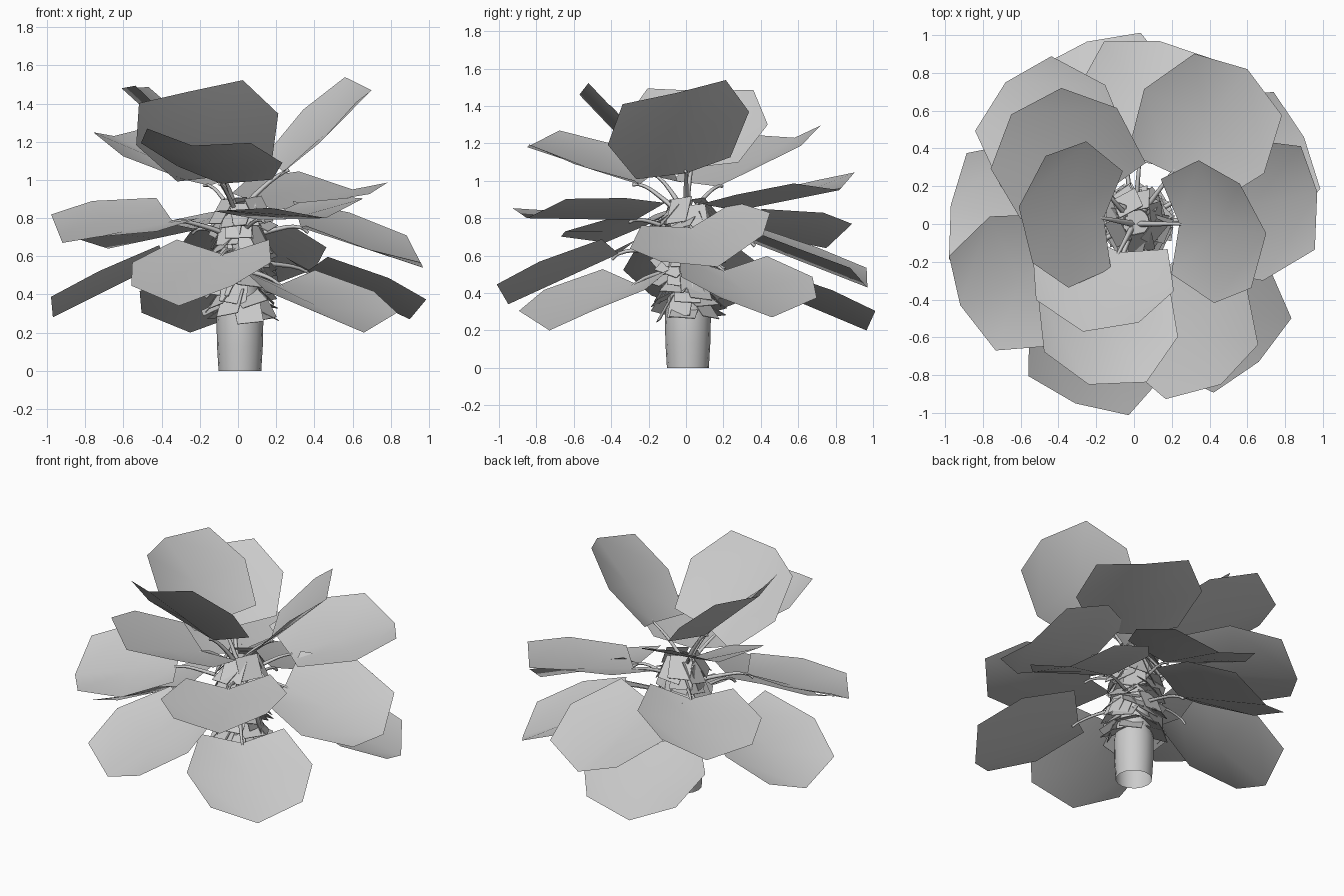
import bpy, bmesh, math, random
from mathutils import Vector, Matrix

random.seed(4)
if "Cube" in bpy.data.objects:
    bpy.data.objects.remove(bpy.data.objects["Cube"], do_unlink=True)

grey = bpy.data.materials.new("pale_grey")
grey.use_nodes = True
colour = (0.6, 0.6, 0.6, 1)
grey.diffuse_color = colour
grey.node_tree.nodes["Principled BSDF"].inputs["Base Color"].default_value = colour


def finish(name, bm, smooth=True):
    mesh = bpy.data.meshes.new(name)
    bm.to_mesh(mesh)
    bm.free()
    mesh.materials.append(grey)
    for face in mesh.polygons:
        face.use_smooth = smooth
    obj = bpy.data.objects.new(name, mesh)
    bpy.context.scene.collection.objects.link(obj)
    return obj


# Leaf half outline: fraction along the midrib, half width, lift of the cup
CORNER, SIDE, SHOULDER = (-0.05, 0.26, 0.07), (0.43, 0.39, 0.08), (0.88, 0.285, 0.08)


def add_leaf(name, base, tip, roll):
    base, tip = Vector(base), Vector(tip)
    along = (tip - base).normalized()
    side = Vector((0, 0, 1)).cross(along).normalized()
    side = Matrix.Rotation(math.radians(roll), 3, along) @ side
    up = along.cross(side)
    bm = bmesh.new()
    root = bm.verts.new(base)
    middle = bm.verts.new(base.lerp(tip, 0.45))
    end = bm.verts.new(tip)
    for s in (1, -1):
        corner, wide, shoulder = [
            bm.verts.new(base.lerp(tip, f) + side * (s * v) + up * w)
            for f, v, w in (CORNER, SIDE, SHOULDER)]
        for loop in ((root, middle, wide, corner), (middle, end, shoulder, wide)):
            bm.faces.new(loop if s > 0 else loop[::-1])
    finish(name, bm)


def add_stalk(name, points):
    curve = bpy.data.curves.new(name, "CURVE")
    curve.dimensions = "3D"
    curve.bevel_depth = 0.009
    curve.bevel_resolution = 0
    curve.resolution_u = 4
    curve.use_fill_caps = True
    spline = curve.splines.new("BEZIER")
    spline.bezier_points.add(len(points) - 1)
    for i, (point, co) in enumerate(zip(spline.bezier_points, points)):
        point.co = co
        point.radius = max(1, 2 - i * 0.6)
        point.handle_left_type = point.handle_right_type = "AUTO"
    curve.materials.append(grey)
    obj = bpy.data.objects.new(name, curve)
    bpy.context.scene.collection.objects.link(obj)


# Leaves: where the blade starts, where it ends, roll in degrees
LEAVES = [
    ((-.08, -.15, 1.02), (-.27, -.57, 1.46), 17),
    ((.24, 0, 1.04), (.7, -.05, 1.47), 18),
    ((-.16, .03, 1.07), (-.61, .09, 1.48), 1),
    ((-.15, .17, .97), (-.65, .58, 1.23), -5),
    ((-.09, -.25, .98), (-.24, -.85, 1.18), -8),
    ((.2, .27, .84), (.6, .82, .95), 6),
    ((-.21, .25, .74), (-.68, .75, .64), -8),
    ((.33, .03, .75), (.97, .17, .54), 15),
    ((.12, -.27, .79), (.46, -.85, .8), 5),
    ((-.34, -.17, .78), (-.92, -.43, .67), -12),
    ((-.37, 0, .58), (-.97, .1, .28), 0),
    ((-.05, .37, .45), (-.25, .965, .2), 0),
    ((.03, .33, .68), (.13, .97, .43), 0),
    ((.36, .2, .52), (.9, .46, .27), 0),
    ((.22, -.27, .45), (.66, -.73, .2), 0),
    ((-.08, -.36, .61), (-.31, -.95, .34), 0),
]
for i, (base, tip, roll) in enumerate(LEAVES, 1):
    add_leaf(f"leaf_{i}", base, tip, roll)
    # Stalk arching from the trunk and ending just under the blade
    b, t = Vector(base), Vector(tip)
    start = Vector((0, 0, 0.3 + 0.5 * b.z))
    bend = start.lerp(b, 0.55) + Vector((0, 0, 0.02))
    add_stalk(f"leaf_stalk_{i}", [start, bend, b, b.lerp(t, 0.06) - Vector((0, 0, .014))])

# Trunk: smooth foot, open underneath, and a tapering core
bm = bmesh.new()
rings = []
for radius, z in ((.112, 0), (.12, .13), (.123, .27), (.105, .4), (.085, .6), (.07, .86)):
    rings.append([bm.verts.new((.01 + radius * math.cos(math.tau * k / 16),
                                .01 + radius * math.sin(math.tau * k / 16), z)) for k in range(16)])
for low, high in zip(rings, rings[1:]):
    for k in range(16):
        n = (k + 1) % 16
        bm.faces.new((low[k], low[n], high[n], high[k]))
bm.faces.new(rings[-1])
trunk = finish("trunk", bm)
bpy.context.view_layer.objects.active = trunk
trunk.select_set(True)
bpy.ops.object.shade_smooth_by_angle()

# Husk scales: thin plates spiralling up the trunk and drooping outwards
bm = bmesh.new()
COUNT = 70
for i in range(COUNT):
    t = i / (COUNT - 1)
    angle = i * 2.4 + random.uniform(-.3, .3)
    droop = math.radians(45 + random.uniform(-25, 25))
    place = (Matrix.Translation((.01, .01, 0.3 + 0.55 * t)) @ Matrix.Rotation(angle, 4, "Z")
             @ Matrix.Translation((0.13 - 0.02 * t, 0, 0)) @ Matrix.Rotation(droop, 4, "Y")
             @ Matrix.Rotation(random.uniform(-.4, .4), 4, "X")
             @ Matrix.Diagonal((0.15, 0.14, 0.004, 1)))
    bmesh.ops.create_cube(bm, size=1, matrix=place)
finish("husk_scales", bm, smooth=False)
